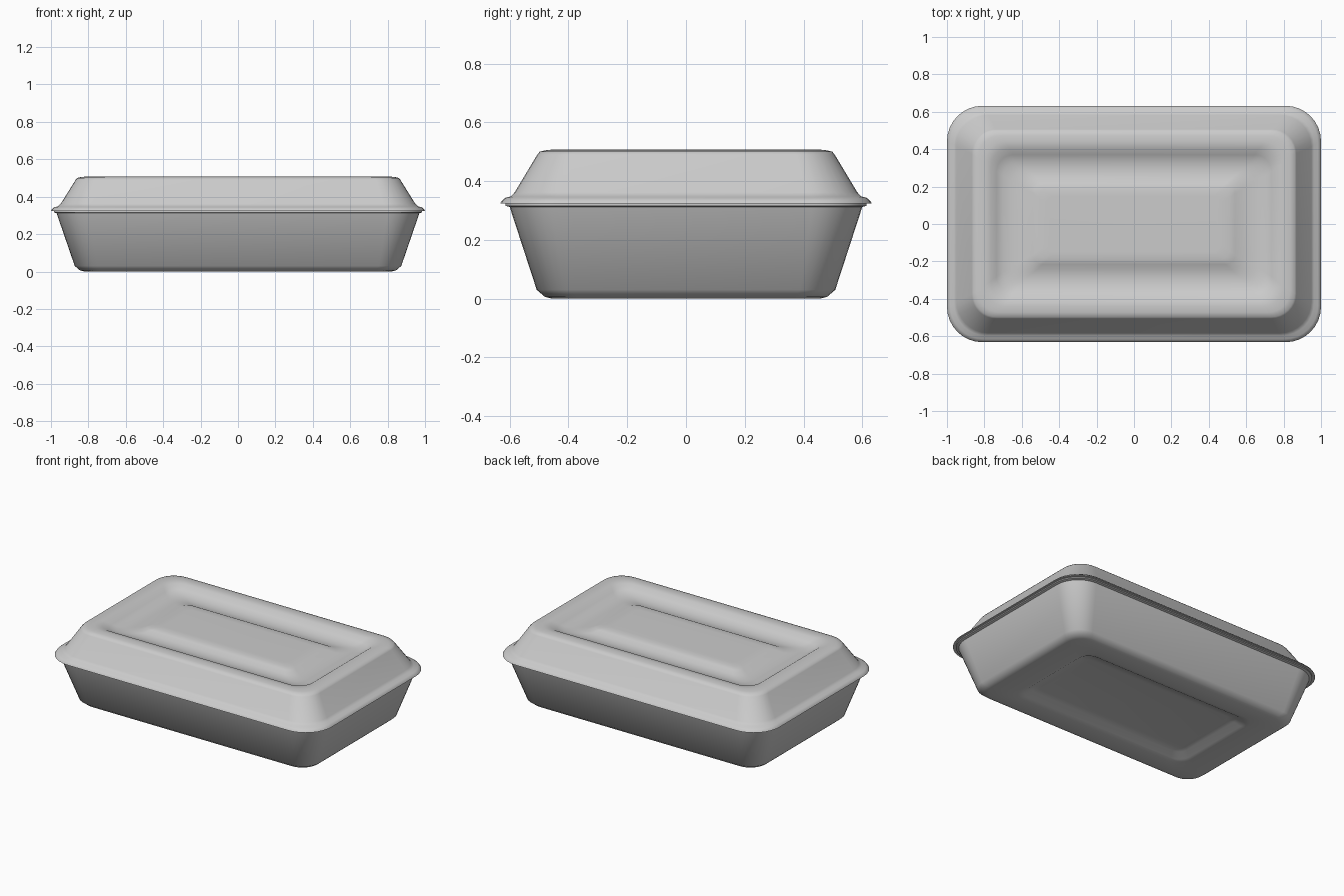
import bpy, bmesh
from math import sin, cos, pi, radians

cube = bpy.data.objects.get("Cube")
if cube:
    bpy.data.objects.remove(cube, do_unlink=True)

grey = bpy.data.materials.new("light_grey_plastic")
grey.use_nodes = True
colour = (0.6, 0.6, 0.6, 1)
grey.diffuse_color = colour
grey.node_tree.nodes["Principled BSDF"].inputs["Base Color"].default_value = colour

CORNER_STEPS = 8


def rounded_rectangle(bm, hx, hy, z, r):
    """Ring of vertices for a rectangle with rounded corners."""
    ring = []
    for q, (sx, sy) in enumerate([(1, 1), (-1, 1), (-1, -1), (1, -1)]):
        for i in range(CORNER_STEPS + 1):
            a = (q + i / CORNER_STEPS) * pi / 2
            ring.append(bm.verts.new((sx * (hx - r) + r * cos(a),
                                      sy * (hy - r) + r * sin(a), z)))
    return ring


def loft(name, sections):
    """Skin a stack of (half_x, half_y, z, radius) sections and cap both ends."""
    bm = bmesh.new()
    rings = [rounded_rectangle(bm, *s) for s in sections]
    n = len(rings[0])
    for low, high in zip(rings, rings[1:]):
        for i in range(n):
            j = (i + 1) % n
            bm.faces.new((low[i], low[j], high[j], high[i]))
    bm.faces.new(rings[0][::-1])
    bm.faces.new(rings[-1])
    bmesh.ops.recalc_face_normals(bm, faces=bm.faces[:])
    mesh = bpy.data.meshes.new(name)
    bm.to_mesh(mesh)
    bm.free()
    mesh.materials.append(grey)
    obj = bpy.data.objects.new(name, mesh)
    bpy.context.collection.objects.link(obj)
    bpy.ops.object.select_all(action='DESELECT')
    obj.select_set(True)
    bpy.context.view_layer.objects.active = obj
    bpy.ops.object.shade_smooth_by_angle(angle=radians(42))
    return obj


# Tray: recessed base, flared walls, thin flange under the lid
loft("tray", [
    (0.56, 0.24, 0.035, 0.05),
    (0.60, 0.28, 0.03, 0.06),
    (0.64, 0.32, 0.006, 0.08),
    (0.67, 0.35, 0.0, 0.09),
    (0.82, 0.455, 0.0, 0.10),
    (0.845, 0.48, 0.006, 0.11),
    (0.873, 0.508, 0.03, 0.12),
    (0.97, 0.60, 0.312, 0.17),
    (0.985, 0.615, 0.316, 0.18),
    (0.985, 0.615, 0.324, 0.18),
])

# Lid: lip, sloped sides, rounded top border, sunken channel, raised panel
loft("lid", [
    (0.975, 0.605, 0.323, 0.18),
    (1.00, 0.632, 0.323, 0.19),
    (0.996, 0.628, 0.332, 0.19),
    (0.983, 0.615, 0.343, 0.18),
    (0.962, 0.596, 0.348, 0.17),
    (0.948, 0.583, 0.362, 0.17),
    (0.868, 0.506, 0.490, 0.13),
    (0.860, 0.498, 0.500, 0.13),
    (0.835, 0.473, 0.506, 0.12),
    (0.80, 0.44, 0.508, 0.11),
    (0.765, 0.405, 0.504, 0.10),
    (0.735, 0.370, 0.482, 0.09),
    (0.70, 0.335, 0.468, 0.08),
    (0.65, 0.295, 0.464, 0.07),
    (0.58, 0.245, 0.468, 0.06),
    (0.54, 0.215, 0.484, 0.05),
    (0.51, 0.190, 0.491, 0.05),
    (0.46, 0.150, 0.492, 0.04),
])
